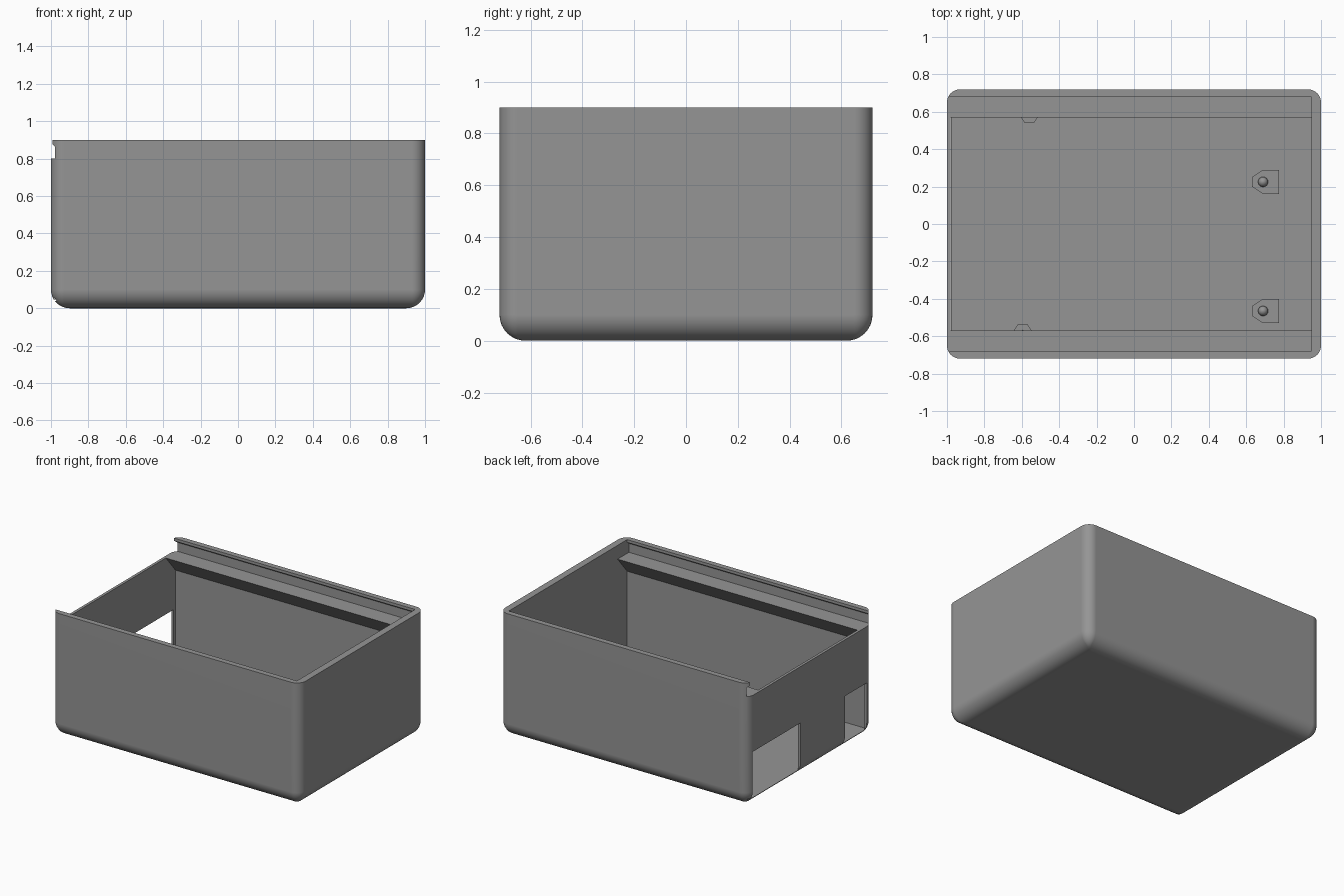
import bpy, bmesh, math

if "Cube" in bpy.data.objects:
    bpy.data.objects.remove(bpy.data.objects["Cube"])

grey = bpy.data.materials.new("mid grey")
grey.diffuse_color = (0.3, 0.3, 0.3, 1)
grey.use_nodes = True
grey.node_tree.nodes["Principled BSDF"].inputs["Base Color"].default_value = grey.diffuse_color


def make_object(name, bm):
    bmesh.ops.recalc_face_normals(bm, faces=bm.faces[:])
    mesh = bpy.data.meshes.new(name)
    bm.to_mesh(mesh)
    bm.free()
    mesh.materials.append(grey)
    obj = bpy.data.objects.new(name, mesh)
    bpy.context.collection.objects.link(obj)
    return obj


def loft(name, rings):
    """Skin closed rings of equal length and cap both ends."""
    bm = bmesh.new()
    vs = [[bm.verts.new(p) for p in ring] for ring in rings]
    n = len(vs[0])
    for a, b in zip(vs, vs[1:]):
        for i in range(n):
            j = (i + 1) % n
            bm.faces.new((a[i], a[j], b[j], b[i]))
    bm.faces.new(vs[0][::-1])
    bm.faces.new(vs[-1])
    return make_object(name, bm)


def rounded_rect(hx, hy, r, z, steps=8):
    pts = []
    for k, (sx, sy) in enumerate([(1, 1), (-1, 1), (-1, -1), (1, -1)]):
        for i in range(steps + 1):
            a = (k + i / steps) * math.pi / 2
            pts.append((sx * (hx - r) + r * math.cos(a), sy * (hy - r) + r * math.sin(a), z))
    return pts


def extrude_x(name, half_profile, x0, x1):
    """Mirror a (y, z) half profile across y = 0 and extrude it along x."""
    prof = half_profile + [(-y, z) for y, z in reversed(half_profile)]
    return loft(name, [[(x, y, z) for y, z in prof] for x in (x0, x1)])


def box(name, x0, x1, y0, y1, z0, z1):
    return loft(name, [[(x0, y0, z), (x1, y0, z), (x1, y1, z), (x0, y1, z)] for z in (z0, z1)])


def smooth(obj):
    bpy.ops.object.select_all(action='DESELECT')
    obj.select_set(True)
    bpy.context.view_layer.objects.active = obj
    bpy.ops.object.shade_smooth_by_angle(angle=math.radians(30))


# Outer shell: rounded upright corners and a rounded bottom edge
R = 0.1
rings = []
for i in range(9):
    a = i / 8 * math.pi / 2
    inset = R * (1 - math.sin(a))
    rings.append(rounded_rect(1 - inset, 0.72 - inset, max(0.07 - inset, 0.015), R * (1 - math.cos(a))))
rings.append(rounded_rect(1, 0.72, 0.07, 0.9))
case = loft("case", rings)

# Cutters: cavity with sloped rail undersides, lid slot open on the left, two ports
cutters = [
    extrude_x("cavity", [(0.68, 0.04), (0.68, 0.67), (0.57, 0.8), (0.57, 0.85)], -0.98, 0.95),
    extrude_x("lid_slot", [(0.70, 0.8), (0.70, 0.865), (0.68, 0.88), (0.68, 1.0)], -1.1, 0.95),
    box("wide_port", -1.1, -0.9, 0.11, 0.66, 0.04, 0.39),
    box("narrow_port", -1.1, -0.9, -0.65, -0.40, 0.04, 0.39),
]
bpy.context.view_layer.objects.active = case
for c in cutters:
    mod = case.modifiers.new(c.name, 'BOOLEAN')
    mod.operation, mod.solver, mod.object = 'DIFFERENCE', 'EXACT', c
    bpy.ops.object.modifier_apply(modifier=mod.name)
    bpy.data.objects.remove(c, do_unlink=True)
smooth(case)
weighted = case.modifiers.new("weighted normals", 'WEIGHTED_NORMAL')
weighted.keep_sharp = True


# Board mounts: chamfered pads with domed pins
def mount(name, x, y, angle):
    outline = [(-0.06, -0.025), (0, -0.065), (0.085, -0.065), (0.085, 0.065), (0, 0.065), (-0.06, 0.025)]
    pad = loft(name + "_pad", [[(px, py, z) for px, py in outline] for z in (0.035, 0.10)])
    prof = [(0.027, 0.09), (0.027, 0.12), (0.023, 0.134), (0.014, 0.143), (0.004, 0.147)]
    pin = loft(name + "_pin", [[(r * math.cos(t * math.pi / 8), r * math.sin(t * math.pi / 8), z)
                                for t in range(16)] for r, z in prof])
    smooth(pin)
    for o in (pad, pin):
        o.location = (x, y, 0)
        o.rotation_euler.z = angle


mount("right_back_mount", 0.69, 0.225, 0)
mount("right_front_mount", 0.69, -0.465, 0)
mount("left_back_mount", -0.56, 0.60, math.pi / 2)
mount("left_front_mount", -0.595, -0.595, -math.pi / 2)
